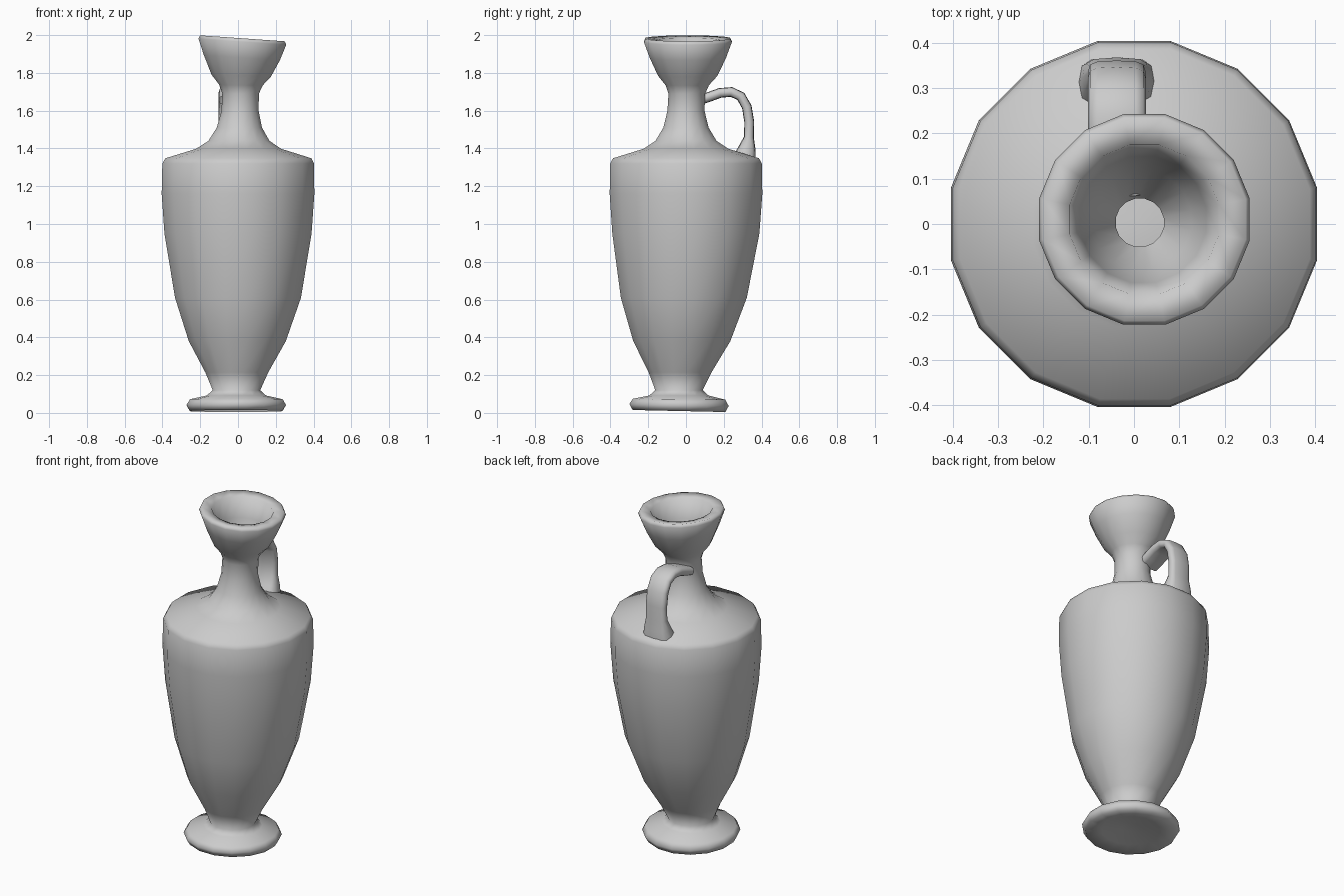
import bpy, bmesh, math
from mathutils import Vector

if "Cube" in bpy.data.objects:
    bpy.data.objects.remove(bpy.data.objects["Cube"])

SIDES = 16


def clamp(v):
    return min(max(v, 0), 1)


def bridge(bm, rings):
    for a, b in zip(rings, rings[1:]):
        n = len(a)
        for i in range(n):
            j = (i + 1) % n
            bm.faces.new((a[i], a[j], b[j], b[i]))


def finish(bm, name):
    bmesh.ops.recalc_face_normals(bm, faces=bm.faces)
    for f in bm.faces:
        f.smooth = True
    mesh = bpy.data.meshes.new(name)
    bm.to_mesh(mesh)
    bm.free()
    bpy.context.collection.objects.link(bpy.data.objects.new(name, mesh))


# Vessel: lathe profile (radius, height), slightly off-axis and tilted by hand
foot = [(0.05, 0.04), (0.16, 0.022), (0.25, 0.01), (0.268, 0.042),
        (0.25, 0.072), (0.16, 0.092), (0.128, 0.12)]
belly = [(0.17, 0.215), (0.262, 0.38), (0.34, 0.61), (0.397, 0.95),
         (0.412, 1.16), (0.409, 1.32), (0.394, 1.348)]
neck = [(0.23, 1.398), (0.165, 1.44), (0.122, 1.51), (0.1, 1.6), (0.099, 1.69)]
mouth = [(0.117, 1.735), (0.16, 1.785), (0.205, 1.88), (0.237, 1.965),
         (0.228, 1.983), (0.168, 1.974), (0.142, 1.86), (0.112, 1.765), (0.054, 1.66)]

bm = bmesh.new()
rings = []
for r, z in foot + belly + neck + mouth:
    cx = -0.01 + 0.01 * clamp(z / 0.6) + 0.023 * clamp((z - 1.3) / 0.65)
    cy = -0.037 * (1 - clamp((z - 0.12) / 0.9)) ** 1.5 + 0.01 * clamp((z - 1.6) / 0.2)
    tilt_x = -0.07 * clamp((z - 1.69) / 0.2)
    tilt_y = -0.022 * clamp((0.1 - z) / 0.06)
    ring = []
    for i in range(SIDES):
        a = math.tau * (i + 0.5) / SIDES
        x, y = r * math.cos(a), r * math.sin(a)
        ring.append(bm.verts.new((cx + x, cy + y, z + tilt_x * x + tilt_y * y)))
    rings.append(ring)
bridge(bm, rings)
bm.faces.new(rings[0])  # closed underside, open throat
finish(bm, "vase_body")

# Strap handle: path (y, z), flaring where it meets the shoulder
path = [(0.07, 1.655), (0.12, 1.672), (0.18, 1.694), (0.24, 1.699), (0.29, 1.676),
        (0.322, 1.62), (0.335, 1.54), (0.333, 1.46), (0.324, 1.405), (0.31, 1.35)]
bm = bmesh.new()
rings = []
for i, (y, z) in enumerate(path):
    p, q = path[max(i - 1, 0)], path[min(i + 1, len(path) - 1)]
    tan = Vector((0, q[0] - p[0], q[1] - p[1])).normalized()
    out = Vector((0, -tan.z, tan.y))
    flare = clamp((1.46 - z) / 0.1)
    w, t = 0.064 + 0.022 * flare, 0.026 + 0.034 * flare
    ring = []
    for k in range(12):  # rounded-rectangle section
        c, s = math.cos(math.tau * k / 12), math.sin(math.tau * k / 12)
        u = math.copysign(abs(c) ** 0.6, c)
        v = math.copysign(abs(s) ** 0.6, s)
        ring.append(bm.verts.new(Vector((-0.038 + u * w, y, z)) + out * (v * t)))
    rings.append(ring)
bridge(bm, rings)
finish(bm, "handle")
